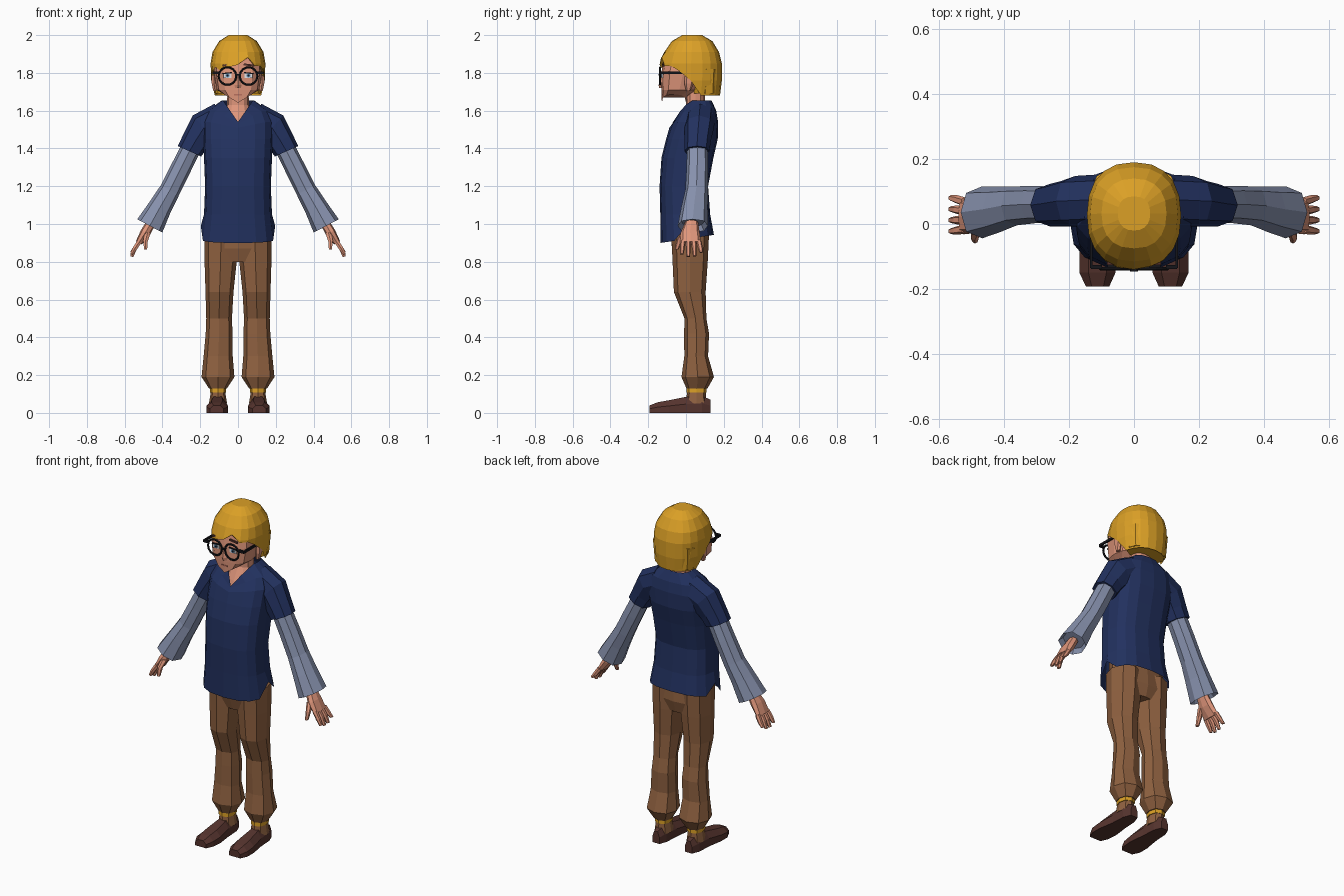
import bpy, bmesh, math
from mathutils import Vector

if "Cube" in bpy.data.objects:
    bpy.data.objects.remove(bpy.data.objects["Cube"])


def material(name, code):
    """Flat material from an sRGB hex code."""
    parts = [int(code[i:i + 2], 16) / 255 for i in (0, 2, 4)]
    color = [((c + 0.055) / 1.055) ** 2.4 for c in parts] + [1]
    mat = bpy.data.materials.new(name)
    mat.use_nodes = True
    mat.diffuse_color = color
    shader = mat.node_tree.nodes["Principled BSDF"]
    shader.inputs["Base Color"].default_value = color
    shader.inputs["Roughness"].default_value = 0.9
    return mat


navy = material("navy cloth", "22315F")
grey = material("blue grey sleeve", "8791AD")
brown = material("brown trousers", "8F6140")
leather = material("dark leather", "56342E")
skin = material("skin", "DE957A")
gold = material("golden hair", "DBA026")
black = material("black frame", "15151A")
white = material("eye white", "E6E6EA")
blue = material("eye blue", "5F88AE")
lip = material("lip", "B8705F")


def finish(name, bm, mat):
    bmesh.ops.remove_doubles(bm, verts=bm.verts, dist=0.0005)
    bmesh.ops.recalc_face_normals(bm, faces=bm.faces)
    mesh = bpy.data.meshes.new(name)
    bm.to_mesh(mesh)
    bm.free()
    mesh.materials.append(mat)
    obj = bpy.data.objects.new(name, mesh)
    bpy.context.collection.objects.link(obj)
    return obj


def ring(cx, cy, z, rx, ry, tilt=0, n=8, power=0.85):
    """Rounded-square ring, tilted about the y axis, first point at the front."""
    t = math.radians(tilt)
    points = []
    for i in range(n):
        a = math.tau * i / n - math.pi / 2
        u, v = (math.copysign(abs(f) ** power, f) if abs(f) > 1e-6 else 0
                for f in (math.cos(a), math.sin(a)))
        points.append(Vector((cx + rx * u * math.cos(t), cy + ry * v, z + rx * u * math.sin(t))))
    return points


def level(z, rx, front, back, n=12, power=0.85):
    """Upright body ring given by its half width and its front and back depth."""
    return ring(0, (front + back) / 2, z, rx, (back - front) / 2, 0, n, power)


def loft(name, rings, mat, caps=True, side=1):
    bm = bmesh.new()
    rows = [[bm.verts.new((p.x * side, p.y, p.z)) for p in r] for r in rings]
    n = len(rows[0])
    for low, high in zip(rows, rows[1:]):
        for i in range(n):
            j = (i + 1) % n
            bm.faces.new((low[i], low[j], high[j], high[i]))
    if caps:
        bm.faces.new(rows[0])
        bm.faces.new(rows[-1])
    return finish(name, bm, mat)


def pair(name, rings, mat, caps=True):
    loft("left_" + name, rings, mat, caps)
    loft("right_" + name, rings, mat, caps, -1)


def block(name, center, size, mat, turn=0):
    bm = bmesh.new()
    bmesh.ops.create_cube(bm, size=1)
    bmesh.ops.scale(bm, vec=size, verts=bm.verts)
    obj = finish(name, bm, mat)
    obj.location = center
    obj.rotation_euler.y = turn
    return obj


def disc(name, center, radius, depth, mat):
    bpy.ops.mesh.primitive_cylinder_add(vertices=10, radius=radius, depth=depth,
                                        location=center, rotation=(math.pi / 2, 0, 0))
    bpy.context.object.name = name
    bpy.context.object.data.materials.append(mat)


# Shirt body: notched collar, longer front, side slits at the hem
shirt = [level(z, rx, f, b, 16, 0.75) for z, rx, f, b in (
    (0.92, 0.197, -0.135, 0.148), (1.05, 0.18, -0.136, 0.128), (1.2, 0.174, -0.14, 0.117),
    (1.35, 0.18, -0.13, 0.145), (1.45, 0.185, -0.105, 0.168), (1.54, 0.185, -0.07, 0.17),
    (1.6, 0.16, -0.03, 0.16), (1.655, 0.085, 0, 0.135))]
for p in shirt[0]:
    p.z += 0.15 * p.y
    if abs(p.x) > 0.196:
        p.z = 0.99
for row, drop, width in zip(shirt[-3:], (0.03, 0.07, 0.115), (0.15, 0.13, 0.08)):
    for p in row:
        if p.y < 0.06:
            fall = drop * max(0, 1 - abs(p.x) / width)
            p.z -= fall
            p.y -= fall * 0.6
loft("shirt_body", shirt, navy, caps=False)

# Short sleeves and long undersleeves
pair("short_sleeve", [ring(*r) for r in (
    (0.1, 0.075, 1.55, 0.09, 0.078, 75), (0.18, 0.07, 1.51, 0.088, 0.078, 47),
    (0.225, 0.062, 1.44, 0.073, 0.07, 30), (0.257, 0.058, 1.385, 0.068, 0.066, 24))], navy)
pair("long_sleeve", [ring(*r) for r in (
    (0.235, 0.06, 1.43, 0.052, 0.054, 27), (0.3, 0.06, 1.3, 0.054, 0.057, 27),
    (0.36, 0.056, 1.18, 0.055, 0.06, 27), (0.412, 0.045, 1.09, 0.062, 0.07, 28),
    (0.467, 0.036, 0.99, 0.075, 0.08, 28), (0.455, 0.036, 1.015, 0.058, 0.062, 28))], grey)

# Hands: palm, four fingers, thumb
pair("palm", [ring(*r) for r in (
    (0.458, 0.03, 1.01, 0.025, 0.034, 28), (0.49, 0.022, 0.955, 0.027, 0.05, 28),
    (0.525, 0.024, 0.9, 0.018, 0.056, 28))], skin)
for i, tip in enumerate((0.84, 0.827, 0.83, 0.85)):
    y = -0.016 + 0.028 * i
    pair("finger_%d" % (i + 1), [
        ring(0.52, y, 0.91, 0.014, 0.014, 28, 6),
        ring(0.545, y + 0.004 * (i - 1), 0.872, 0.013, 0.013, 24, 6),
        ring(0.563, y + 0.006 * (i - 1), tip, 0.009, 0.009, 20, 6)], skin)
pair("thumb", [ring(0.478, -0.005, 0.955, 0.017, 0.02, 20, 6),
               ring(0.49, -0.035, 0.91, 0.014, 0.016, 10, 6),
               ring(0.489, -0.05, 0.865, 0.009, 0.01, 0, 6)], skin)

# Trousers
loft("trouser_seat", [level(0.8, 0.13, -0.055, 0.1), level(0.87, 0.168, -0.075, 0.12),
                      level(1.02, 0.165, -0.08, 0.11)], brown)
pair("trouser_leg", [ring(*r) for r in (
    (0.09, 0.022, 0.95, 0.088, 0.1), (0.092, 0.022, 0.8, 0.085, 0.093),
    (0.098, 0.02, 0.64, 0.074, 0.084), (0.1, 0.05, 0.5, 0.068, 0.058),
    (0.1, 0.056, 0.42, 0.071, 0.066), (0.105, 0.054, 0.3, 0.077, 0.063),
    (0.106, 0.062, 0.19, 0.087, 0.086), (0.106, 0.058, 0.13, 0.048, 0.056))], brown)

# Ankles, sock bands and shoes
pair("ankle", [ring(0.106, 0.055, 0.05, 0.048, 0.054), ring(0.106, 0.055, 0.11, 0.038, 0.05)], brown)
pair("sock_band", [ring(0.106, 0.055, 0.108, 0.043, 0.053), ring(0.106, 0.055, 0.135, 0.043, 0.053)], gold)
shoe = []
for y, inner, outer, top in (
        (0.13, 0.085, 0.13, 0.07), (0.085, 0.068, 0.148, 0.09), (0, 0.063, 0.153, 0.085),
        (-0.09, 0.052, 0.168, 0.067), (-0.15, 0.057, 0.168, 0.056), (-0.192, 0.076, 0.148, 0.04)):
    mid, half = (inner + outer) / 2, (outer - inner) / 4
    shoe.append([Vector((x, y, z)) for x, z in (
        (inner, 0), (outer, 0), (outer, top * 0.55), (mid + half, top),
        (mid - half, top), (inner, top * 0.55))])
pair("shoe", shoe, leather)

# Neck and head
loft("neck", [level(1.48, 0.08, -0.07, 0.1), level(1.56, 0.075, -0.04, 0.11),
              level(1.63, 0.058, 0, 0.1), level(1.74, 0.055, 0, 0.1)], skin)
head = [level(z, rx, f, b, 12, 0.7) for z, rx, f, b in (
    (1.642, 0.075, -0.128, 0.0), (1.71, 0.112, -0.13, 0.06), (1.8, 0.127, -0.13, 0.1),
    (1.87, 0.122, -0.12, 0.12), (1.94, 0.08, -0.06, 0.1))]
for p in head[0]:
    p.z += 0.6 * abs(p.x)
loft("head", head, skin)
pair("ear", [ring(0.122, 0.012, 1.705, 0.01, 0.012, 0, 6), ring(0.127, 0.016, 1.745, 0.014, 0.025, 0, 6),
             ring(0.128, 0.02, 1.79, 0.014, 0.026, 0, 6)], skin)
loft("nose", [level(1.72, 0.016, -0.142, -0.115, 4), level(1.735, 0.018, -0.145, -0.115, 4),
              level(1.79, 0.009, -0.132, -0.115, 4)], skin)
block("mouth", (0, -0.128, 1.685), (0.04, 0.006, 0.007), lip)

# Hair: a faceted bob with a ragged, side-parted fringe
hair = [level(z, rx, f, b, 20) for z, rx, f, b in (
    (2, 0.05, -0.02, 0.085), (1.968, 0.1, -0.075, 0.14), (1.91, 0.135, -0.115, 0.175),
    (1.85, 0.145, -0.136, 0.19), (1.76, 0.142, -0.14, 0.19), (1.68, 0.128, -0.138, 0.18))]
for row in hair:
    for i, p in enumerate(row):
        limit = 1.68
        if p.y < 0.01:
            limit = 1.81 + 0.02 * (i % 2) + 0.06 * max(0, 1 - abs(p.x - 0.04) / 0.09)
        elif p.y < 0.04:
            limit = 1.76
        p.z = max(p.z, limit)
# Fringe points squeezed together share the shape of the row above
for upper, lower in zip(hair[3:], hair[4:]):
    for a, b in zip(upper, lower):
        if abs(a.z - b.z) < 0.002:
            b.xyz = a.xyz
loft("hair_cap", hair, gold, caps=False)
loft("hair_crown", [level(2, 0.05, -0.02, 0.085, 20), level(1.95, 0.04, -0.01, 0.07, 20)], gold)
loft("hair_underside", [level(1.69, 0.12, 0.035, 0.172), level(1.82, 0.13, 0.035, 0.18)], gold)

# Eyes, brows and glasses
for side, label in ((1, "left"), (-1, "right")):
    x = 0.056 * side
    block(label + "_eye_white", (x, -0.126, 1.785), (0.042, 0.006, 0.022), white)
    disc(label + "_iris", (x, -0.128, 1.786), 0.011, 0.007, blue)
    disc(label + "_pupil", (x, -0.129, 1.786), 0.005, 0.008, black)
    block(label + "_eyelid", (x, -0.128, 1.799), (0.05, 0.008, 0.006), black, 0.1 * side)
    block(label + "_brow", (x, -0.122, 1.842), (0.052, 0.009, 0.01), leather, 0.12 * side)
    bpy.ops.mesh.primitive_torus_add(major_segments=14, minor_segments=5, major_radius=0.046,
                                     minor_radius=0.006, location=(x, -0.138, 1.783),
                                     rotation=(math.pi / 2, 0, 0))
    bpy.context.object.name = label + "_glasses_rim"
    bpy.context.object.data.materials.append(black)
    block(label + "_glasses_hinge", (0.116 * side, -0.132, 1.8), (0.034, 0.012, 0.014), black)
    block(label + "_glasses_temple", (0.131 * side, -0.06, 1.8), (0.008, 0.15, 0.014), black)
block("glasses_bridge", (0, -0.142, 1.79), (0.026, 0.008, 0.009), black)
